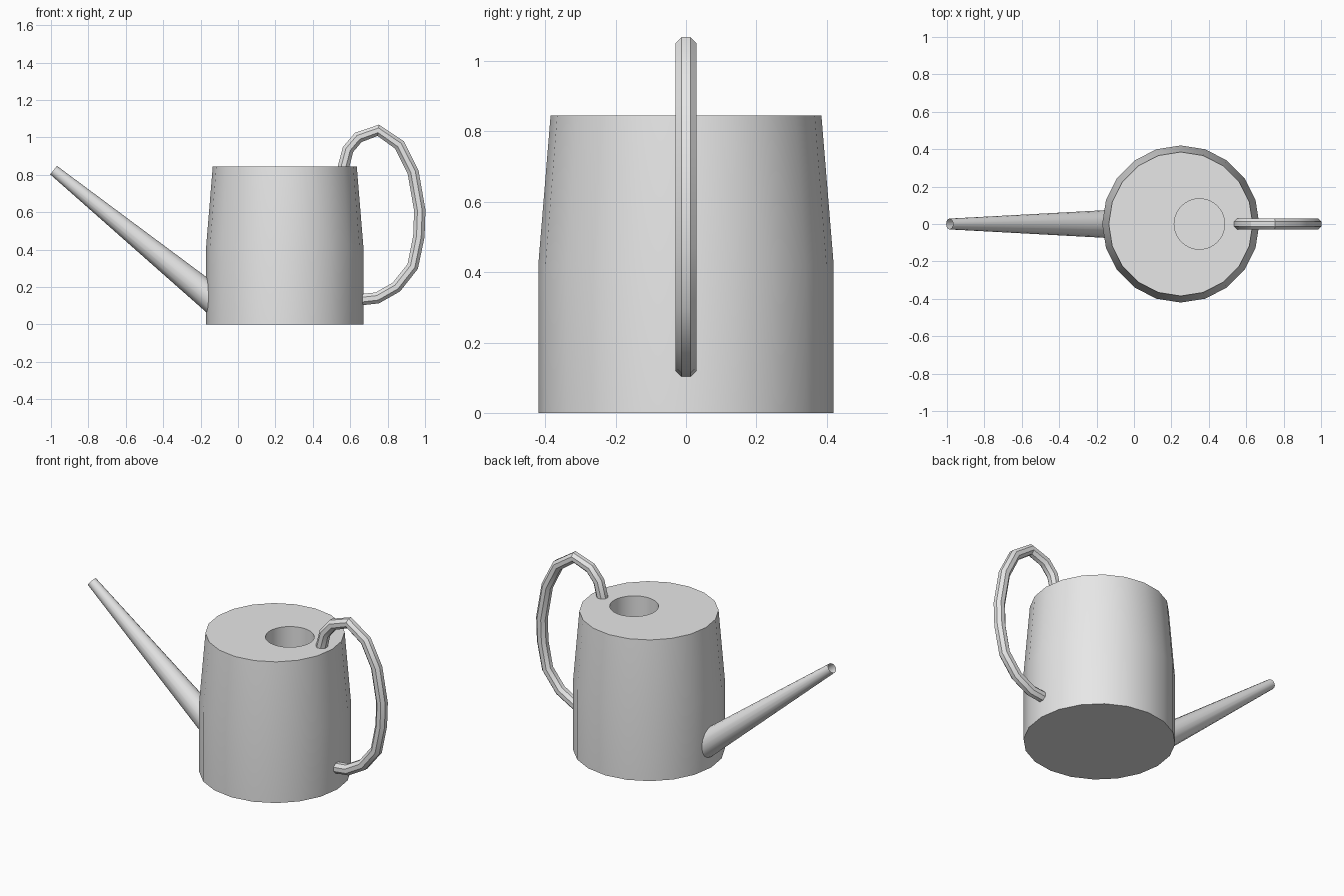
import bpy, bmesh, math
from mathutils import Vector

cube = bpy.data.objects.get("Cube")
if cube:
    bpy.data.objects.remove(cube, do_unlink=True)

grey = bpy.data.materials.new("plain grey")
grey.use_nodes = True
grey.diffuse_color = (0.8, 0.8, 0.8, 1)
grey.node_tree.nodes["Principled BSDF"].inputs["Base Color"].default_value = (0.8, 0.8, 0.8, 1)


def make_object(name, bm):
    bmesh.ops.recalc_face_normals(bm, faces=bm.faces)
    mesh = bpy.data.meshes.new(name)
    bm.to_mesh(mesh)
    bm.free()
    mesh.materials.append(grey)
    obj = bpy.data.objects.new(name, mesh)
    bpy.context.collection.objects.link(obj)
    return obj


def select(obj):
    bpy.ops.object.select_all(action="DESELECT")
    obj.select_set(True)
    bpy.context.view_layer.objects.active = obj


def smooth(obj, degrees=30):
    select(obj)
    bpy.ops.object.shade_smooth_by_angle(angle=math.radians(degrees))


def tube(name, path, radii, sides, turn=0.0, caps=(True, True)):
    """Sweep a round section along (x, z) points, mitred at each bend."""
    pts = [Vector((x, 0, z)) for x, z in path]
    side = Vector((0, 1, 0))
    bm = bmesh.new()
    rings = []
    for i, p in enumerate(pts):
        into = (p - pts[max(i - 1, 0)]).normalized()
        out = (pts[min(i + 1, len(pts) - 1)] - p).normalized()
        across = (into + out).normalized().cross(side)
        ring = []
        for k in range(sides):
            a = math.tau * (k + turn) / sides
            ring.append(bm.verts.new(p + radii[i] * (across * math.cos(a) + side * math.sin(a))))
        rings.append(ring)
    for a, b in zip(rings, rings[1:]):
        for k in range(sides):
            n = (k + 1) % sides
            bm.faces.new((a[k], a[n], b[n], b[k]))
    for ring, closed in zip((rings[0], rings[-1]), caps):
        if closed:
            bm.faces.new(ring)
    return make_object(name, bm)


# Can body: straight lower half, tapered upper half
CENTRE = 0.25
TOP = 0.845
body = tube("can_body", [(CENTRE, 0), (CENTRE, 0.42), (CENTRE, TOP)], [0.42, 0.42, 0.385], 20)

# Round filling hole sunk into the lid
cutter = tube("hole_cutter", [(0.35, 0.1), (0.35, 1)], [0.135, 0.135], 40)
cutter.hide_render = True
cut = body.modifiers.new("filling_hole", "BOOLEAN")
cut.operation = "DIFFERENCE"
cut.object = cutter
cut.solver = "EXACT"
select(body)
bpy.ops.object.modifier_apply(modifier=cut.name)
bpy.data.objects.remove(cutter, do_unlink=True)
smooth(body)

# Tapered spout, open at the tip
spout = tube("spout", [(-0.08, 0.09), (-0.986, 0.825)], [0.078, 0.029], 16, caps=(True, False))
smooth(spout)

# Faceted handle looping from the lid down to the back of the can
loop = [(0.56, 0.8), (0.566, 0.85), (0.588, 0.935), (0.643, 1.0), (0.75, 1.038),
        (0.863, 0.96), (0.936, 0.815), (0.972, 0.61), (0.967, 0.47),
        (0.934, 0.31), (0.847, 0.2), (0.745, 0.142), (0.62, 0.128)]
handle = tube("handle", loop, [0.033] * len(loop), 8, turn=0.5)
smooth(handle)
